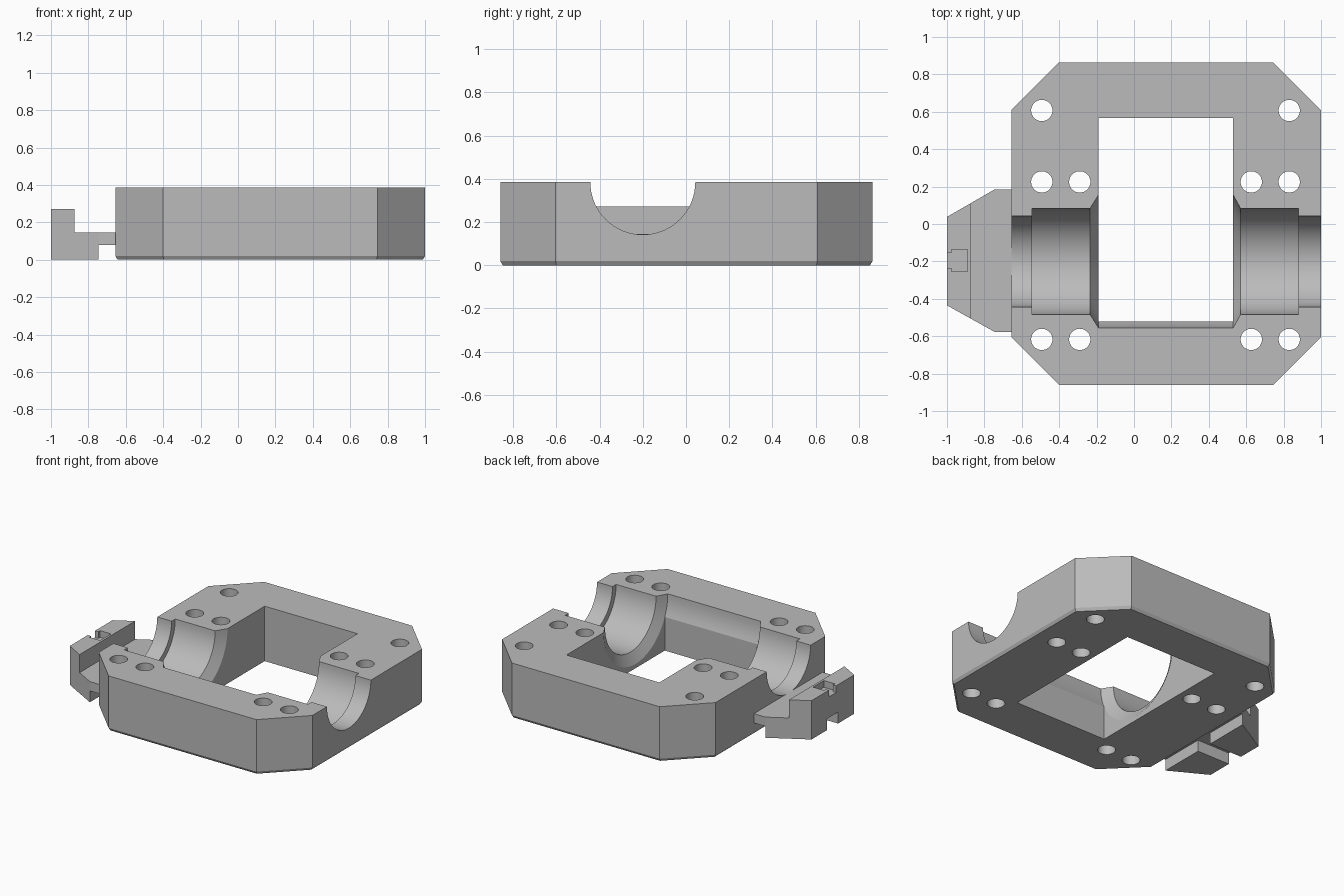
import bpy, bmesh, math
from mathutils import Vector

cube = bpy.data.objects.get("Cube")
if cube:
    bpy.data.objects.remove(cube, do_unlink=True)

grey = bpy.data.materials.new("machined grey")
grey.use_nodes = True
GREY = (0.5, 0.5, 0.5, 1)
grey.diffuse_color = GREY
grey.node_tree.nodes["Principled BSDF"].inputs["Base Color"].default_value = GREY


def finish(name, bm):
    bmesh.ops.recalc_face_normals(bm, faces=bm.faces)
    mesh = bpy.data.meshes.new(name)
    bm.to_mesh(mesh)
    bm.free()
    mesh.materials.append(grey)
    obj = bpy.data.objects.new(name, mesh)
    bpy.context.collection.objects.link(obj)
    return obj


def loft(name, rings):
    """Closed solid through rings that share a vertex count."""
    bm = bmesh.new()
    loops = [[bm.verts.new(p) for p in ring] for ring in rings]
    n = len(loops[0])
    for a, b in zip(loops, loops[1:]):
        for i in range(n):
            j = (i + 1) % n
            bm.faces.new((a[i], a[j], b[j], b[i]))
    bm.faces.new(loops[0][::-1])
    bm.faces.new(loops[-1])
    return finish(name, bm)


def prism(name, outline, z0, z1):
    return loft(name, [[(x, y, z) for x, y in outline] for z in (z0, z1)])


def box(name, x0, x1, y0, y1, z0, z1):
    return prism(name, [(x0, y0), (x1, y0), (x1, y1), (x0, y1)], z0, z1)


def circle(r, n):
    return [(r * math.cos(math.tau * i / n), r * math.sin(math.tau * i / n)) for i in range(n)]


def activate(obj):
    bpy.ops.object.select_all(action="DESELECT")
    obj.select_set(True)
    bpy.context.view_layer.objects.active = obj


def cut(target, cutter):
    cutter.hide_render = True
    mod = target.modifiers.new("cut", "BOOLEAN")
    mod.operation = "DIFFERENCE"
    mod.solver = "EXACT"
    mod.object = cutter
    activate(target)
    bpy.ops.object.modifier_apply(modifier=mod.name)
    bpy.data.objects.remove(cutter, do_unlink=True)


# Housing block: octagonal outline with a small chamfer under the outer edge
TOP = 0.385
CX, CY, HX, HY, CORNER = 0.172, 0.002, 0.828, 0.862, 0.255


def octagon(inset, z):
    hx, hy, c = HX - inset, HY - inset, CORNER - inset * 0.59
    half = [(hx, c - hy), (hx, hy - c), (hx - c, hy), (c - hx, hy)]
    return [(CX + s * x, CY + s * y, z) for s in (1, -1) for x, y in half]


housing = loft("bearing_housing", [octagon(0.012, 0), octagon(0, 0.02), octagon(0, TOP)])

# Central window
cut(housing, box("window_cutter", -0.19, 0.53, -0.522, 0.567, -0.2, 0.7))

# Stepped shaft bore with flared inner mouths
BORE_Y = -0.2
profile = [(-0.8, 0.243), (-0.545, 0.243), (-0.545, 0.283), (-0.235, 0.283), (-0.19, 0.355),
           (0.53, 0.355), (0.57, 0.283), (0.88, 0.283), (0.88, 0.243), (1.2, 0.243)]
cut(housing, loft("bore_cutter", [[(x, BORE_Y + a, TOP + b) for a, b in circle(r, 72)]
                                  for x, r in profile]))

# Bolt holes
holes = [(x, y) for y in (0.225, -0.617) for x in (-0.493, -0.29, 0.627, 0.83)]
holes += [(-0.493, 0.607), (0.83, 0.607)]
for hx, hy in holes:
    cut(housing, prism("hole_cutter", [(hx + a, hy + b) for a, b in circle(0.057, 32)], -0.2, 0.7))

# Side bracket: tapered foot with an upright lip along its outer edge
outline = [(-1, -0.435), (-0.745, -0.577), (-0.655, -0.577),
           (-0.655, 0.185), (-0.745, 0.185), (-1, 0.038)]
bracket = prism("side_bracket", outline, 0, 0.272)
cut(bracket, box("lip_cutter", -0.875, -0.5, -0.8, 0.5, 0.145, 0.5))
cut(bracket, box("undercut_cutter", -0.745, -0.5, -0.8, 0.5, -0.2, 0.08))
cut(bracket, box("foot_slot_cutter", -1.2, -0.7, -0.255, -0.135, -0.2, 0.08))

# T-shaped recess in the lip
cut(bracket, box("recess_cutter", -0.975, -0.89, -0.255, -0.135, 0.225, 0.5))
cut(bracket, box("recess_mouth_cutter", -1.2, -0.97, -0.235, -0.155, 0.225, 0.5))

for part in (housing, bracket):
    activate(part)
    bpy.ops.object.shade_smooth_by_angle(angle=math.radians(20))
